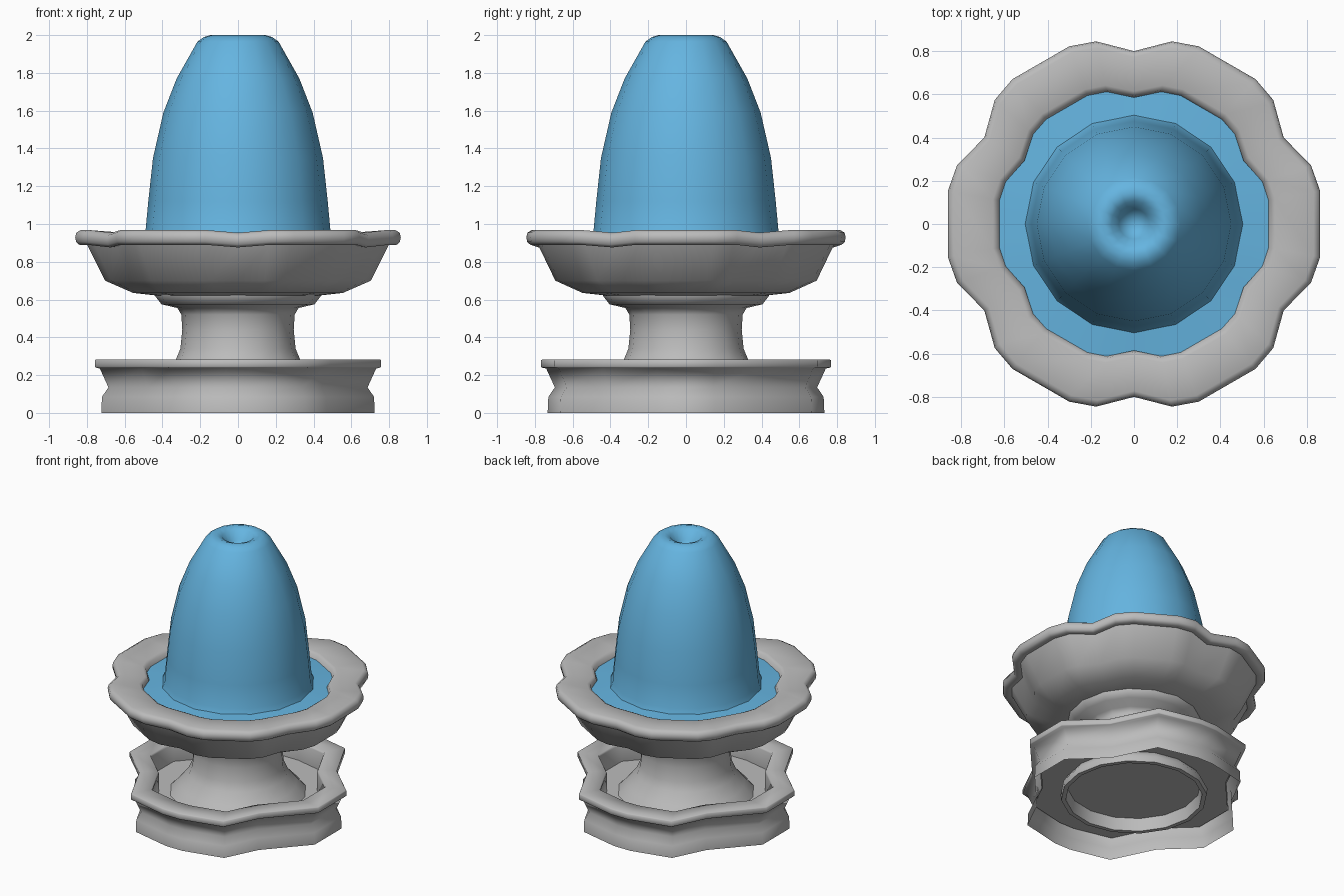
import bpy, bmesh, math
from math import radians, cos, sin

if "Cube" in bpy.data.objects:
    bpy.data.objects.remove(bpy.data.objects["Cube"])


def material(name, rgb):
    m = bpy.data.materials.new(name)
    m.diffuse_color = (*rgb, 1)
    m.use_nodes = True
    m.node_tree.nodes["Principled BSDF"].inputs["Base Color"].default_value = m.diffuse_color
    return m


STONE = material("grey stone", (0.50, 0.50, 0.50))
WATER = material("blue water", (0.13, 0.46, 0.75))


def round_outline(n):
    return [(2 * math.pi * i / n, 1.0) for i in range(n)]


def repeat_outline(points, times, start=0):
    """Repeat (angle, radius) pairs evenly around the axis."""
    return [(radians(start + 360 / times * k + a), r)
            for k in range(times) for a, r in points]


def lathe(name, outline, profile, mat, angle=35, dip=0.0):
    """Sweep (scale, z, lobe strength) rows around an outline; scale 0 closes to a point.
    dip lowers the upper rows where the outline is notched."""
    bm = bmesh.new()
    mean = sum(r for a, r in outline) / len(outline)
    rings = []
    for s, z, strength in profile:
        if s == 0:
            rings.append([bm.verts.new((0, 0, z))])
            continue
        ring = []
        for a, r in outline:
            d = s * (mean + (r - mean) * strength)
            drop = dip if z > 0.88 and r < mean - 0.03 else 0
            ring.append(bm.verts.new((d * cos(a), d * sin(a), z - drop)))
        rings.append(ring)
    n = len(outline)
    for lo, hi in zip(rings, rings[1:]):
        for i in range(n):
            j = (i + 1) % n
            if len(hi) == 1:
                bm.faces.new((lo[i], lo[j], hi[0]))
            elif len(lo) == 1:
                bm.faces.new((lo[0], hi[j], hi[i]))
            else:
                bm.faces.new((lo[i], lo[j], hi[j], hi[i]))
    me = bpy.data.meshes.new(name)
    bm.to_mesh(me)
    bm.free()
    ob = bpy.data.objects.new(name, me)
    bpy.context.collection.objects.link(ob)
    me.materials.append(mat)
    bpy.context.view_layer.objects.active = ob
    ob.select_set(True)
    bpy.ops.object.shade_smooth_by_angle(angle=radians(angle))
    ob.select_set(False)
    return ob


# Scalloped outlines of the bowl (six lobes) and the base (half turn, repeated)
bowl_outline = repeat_outline(
    [(0, 0.80), (11.7, 0.863), (20, 0.875), (40, 0.875), (48.3, 0.863)], 6, 30)
base_outline = repeat_outline(
    [(-12, 0.775), (12, 0.775), (36, 0.65), (62, 0.79), (85, 0.77),
     (95, 0.77), (118, 0.79), (137, 0.67)], 2)

# Base: pinched wall, overhanging lip and inner well
lathe("base_ring", base_outline, [
    (0.955, 0.0, 1), (0.95, 0.085, 1), (0.905, 0.135, 1), (0.965, 0.235, 1),
    (0.995, 0.24, 1), (1.0, 0.245, 1), (1.0, 0.278, 1), (0.993, 0.283, 1),
    (0.81, 0.283, 1), (0.80, 0.27, 1), (0.80, 0.14, 1)], STONE, 65)

# Floor closing the base inside its wall
lathe("base_floor", base_outline, [(0.90, 0.14, 1), (0.0, 0.14, 1)], STONE)

# Pedestal: flared foot, waist and collar
lathe("pedestal", round_outline(16), [
    (0.44, 0.14, 1), (0.45, 0.05, 1), (0.48, 0.05, 1), (0.485, 0.09, 1),
    (0.46, 0.13, 1), (0.39, 0.205, 1), (0.33, 0.28, 1), (0.305, 0.34, 1),
    (0.295, 0.44, 1), (0.30, 0.52, 1), (0.32, 0.555, 1), (0.405, 0.575, 1),
    (0.44, 0.62, 1), (0.44, 0.64, 1)], STONE, 60)

# Bowl: shallow underside, scalloped rolled rim and inner wall
lathe("bowl", bowl_outline, [
    (0.49, 0.62, 0.6), (0.65, 0.635, 0.6), (0.82, 0.70, 0.8),
    (0.93, 0.895, 1), (0.975, 0.89, 1), (0.995, 0.905, 1), (1.0, 0.93, 1),
    (0.993, 0.955, 1), (0.965, 0.968, 1), (0.76, 0.955, 0.85),
    (0.735, 0.945, 0.85), (0.72, 0.90, 0.85)], STONE, 62, dip=0.014)

# Water pool around the foot of the jet
lathe("water_pool", bowl_outline, [
    (0.725, 0.915, 0.85), (0.65, 0.92, 0.5), (0.575, 0.925, 0)], WATER)

# Water jet: tall dome with a dimpled top
lathe("water_jet", round_outline(16), [
    (0.505, 0.92, 1), (0.49, 0.96, 1), (0.475, 1.12, 1), (0.45, 1.35, 1),
    (0.395, 1.59, 1), (0.325, 1.77, 1), (0.215, 1.965, 1), (0.18, 1.99, 1),
    (0.145, 2.0, 1), (0.105, 1.985, 1), (0.07, 1.93, 1), (0.0, 1.85, 1)], WATER, 60)
